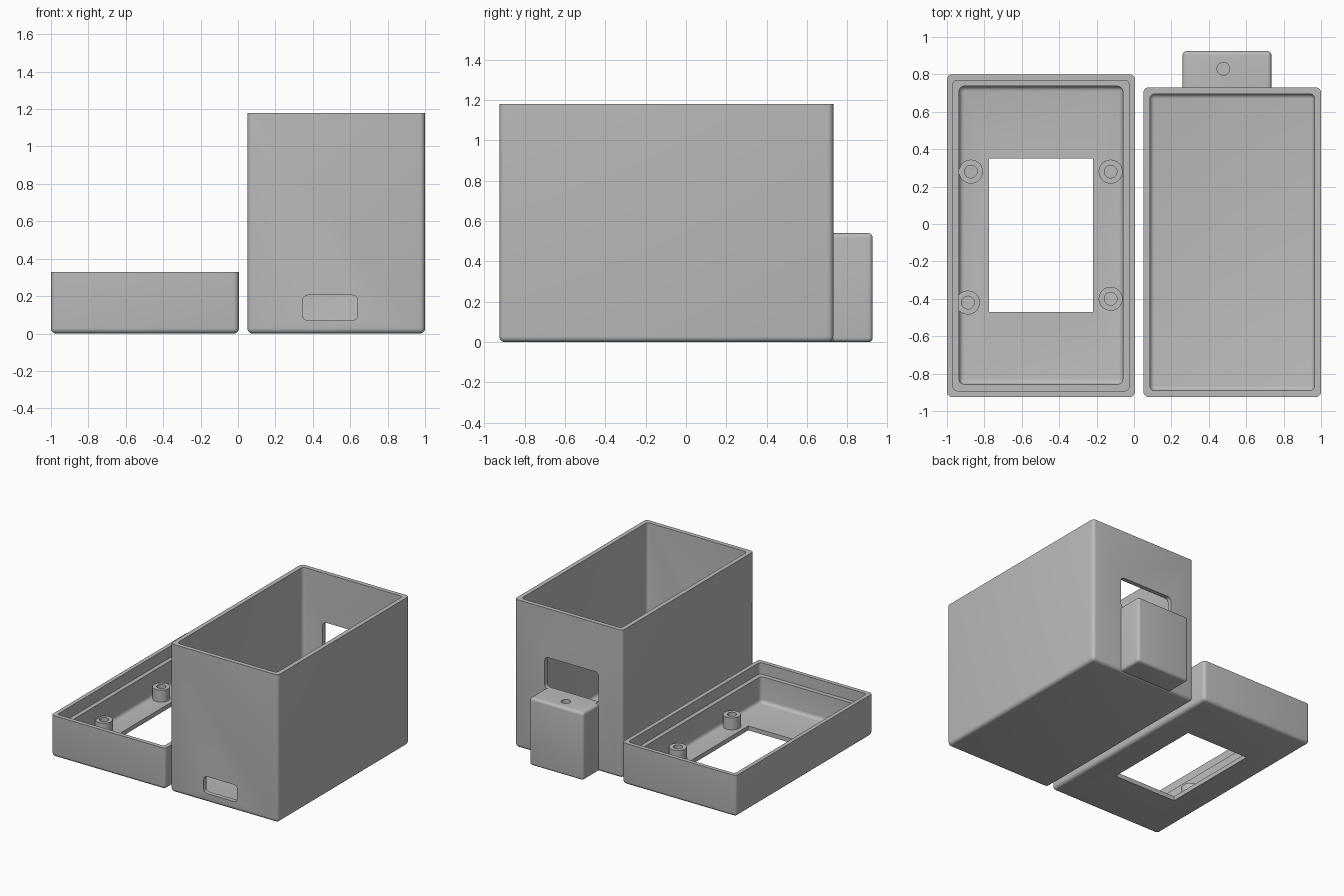
import bpy
import bmesh
from mathutils import Vector

cube = bpy.data.objects.get("Cube")
if cube:
    bpy.data.objects.remove(cube, do_unlink=True)

grey = bpy.data.materials.new("plain_grey")
grey.use_nodes = True
COLOUR = (0.5, 0.5, 0.5, 1)
grey.diffuse_color = COLOUR
grey.node_tree.nodes["Principled BSDF"].inputs["Base Color"].default_value = COLOUR

TOP, FRONT, BACK = (2, 1), (1, 0), (1, 1)


def finish(name, bm):
    bmesh.ops.recalc_face_normals(bm, faces=bm.faces)
    mesh = bpy.data.meshes.new(name)
    bm.to_mesh(mesh)
    bm.free()
    mesh.materials.append(grey)
    obj = bpy.data.objects.new(name, mesh)
    bpy.context.collection.objects.link(obj)
    return obj


def block(name, lo, hi, radius=0, flat=()):
    """Box from corner to corner; edges are rounded except around the flat sides."""
    bm = bmesh.new()
    bmesh.ops.create_cube(bm, size=1)
    lo, hi = Vector(lo), Vector(hi)
    edges = [e for e in bm.edges if not any(
        all((v.co[axis] > 0) == bool(side) for v in e.verts) for axis, side in flat)]
    for v in bm.verts:
        v.co = Vector(hi[i] if v.co[i] > 0 else lo[i] for i in range(3))
    if radius:
        bmesh.ops.bevel(bm, geom=edges, offset=radius, segments=5,
                        profile=0.5, affect='EDGES', clamp_overlap=True)
    return finish(name, bm)


def cylinder(name, x, y, z0, z1, radius):
    bm = bmesh.new()
    bmesh.ops.create_cone(bm, cap_ends=True, segments=32, radius1=radius,
                          radius2=radius, depth=z1 - z0)
    bmesh.ops.translate(bm, verts=bm.verts, vec=(x, y, (z0 + z1) / 2))
    return finish(name, bm)


def cut(obj, *cutters):
    for cutter in cutters:
        mod = obj.modifiers.new("cut", 'BOOLEAN')
        mod.operation = 'DIFFERENCE'
        mod.solver = 'EXACT'
        mod.object = cutter
        bpy.context.view_layer.objects.active = obj
        bpy.ops.object.modifier_apply(modifier=mod.name)
        bpy.data.objects.remove(cutter, do_unlink=True)
    return obj


WALL = 0.035
parts = []

# Deep open case with a front slot and a rear opening
case = block("case", (0.05, -0.925, 0), (1, 0.73, 1.18), 0.028, [TOP])
cut(case,
    block("cavity", (0.05 + WALL, -0.925 + WALL, WALL),
          (1 - WALL, 0.73 - WALL, 1.3), 0.025, [TOP]),
    block("front_slot", (0.345, -1, 0.07), (0.64, -0.85, 0.205), 0.03, [FRONT, BACK]),
    block("rear_opening", (0.26, 0.6, 0.54), (0.735, 0.8, 0.79), 0.03, [FRONT, BACK]))
parts.append(case)

# Block on the rear wall with a screw hole in its top
bracket = block("rear_block", (0.26, 0.728, 0), (0.735, 0.925, 0.54), 0.022, [FRONT])
cut(bracket, cylinder("screw_hole", 0.478, 0.83, 0.3, 0.6, 0.034))
parts.append(bracket)

# Shallow lid with a stepped rim and a window
lid = block("lid", (-1, -0.925, 0), (0.005, 0.8, 0.33), 0.028, [TOP])
cut(lid,
    block("tray", (-0.935, -0.857, WALL), (-0.06, 0.737, 0.5), 0.028, [TOP]),
    block("rim_step", (-0.968, -0.892, 0.24), (-0.027, 0.768, 0.5), 0.022,
          [TOP, (2, 0)]),
    block("window", (-0.775, -0.47, -0.1), (-0.22, 0.35, 0.2)))
parts.append(lid)

# Screw posts inside the lid
for i, (x, y) in enumerate([(-0.872, 0.28), (-0.125, 0.28), (-0.888, -0.42), (-0.125, -0.4)]):
    post = cylinder(f"screw_post_{i + 1}", x, y, 0.03, 0.13, 0.064)
    cut(post, cylinder("post_hole", x, y, 0, 0.2, 0.034))
    parts.append(post)

# Soft shading on the fillets, sharp rims
bpy.ops.object.select_all(action='DESELECT')
for obj in parts:
    obj.select_set(True)
bpy.context.view_layer.objects.active = case
bpy.ops.object.shade_smooth_by_angle(angle=0.6)
